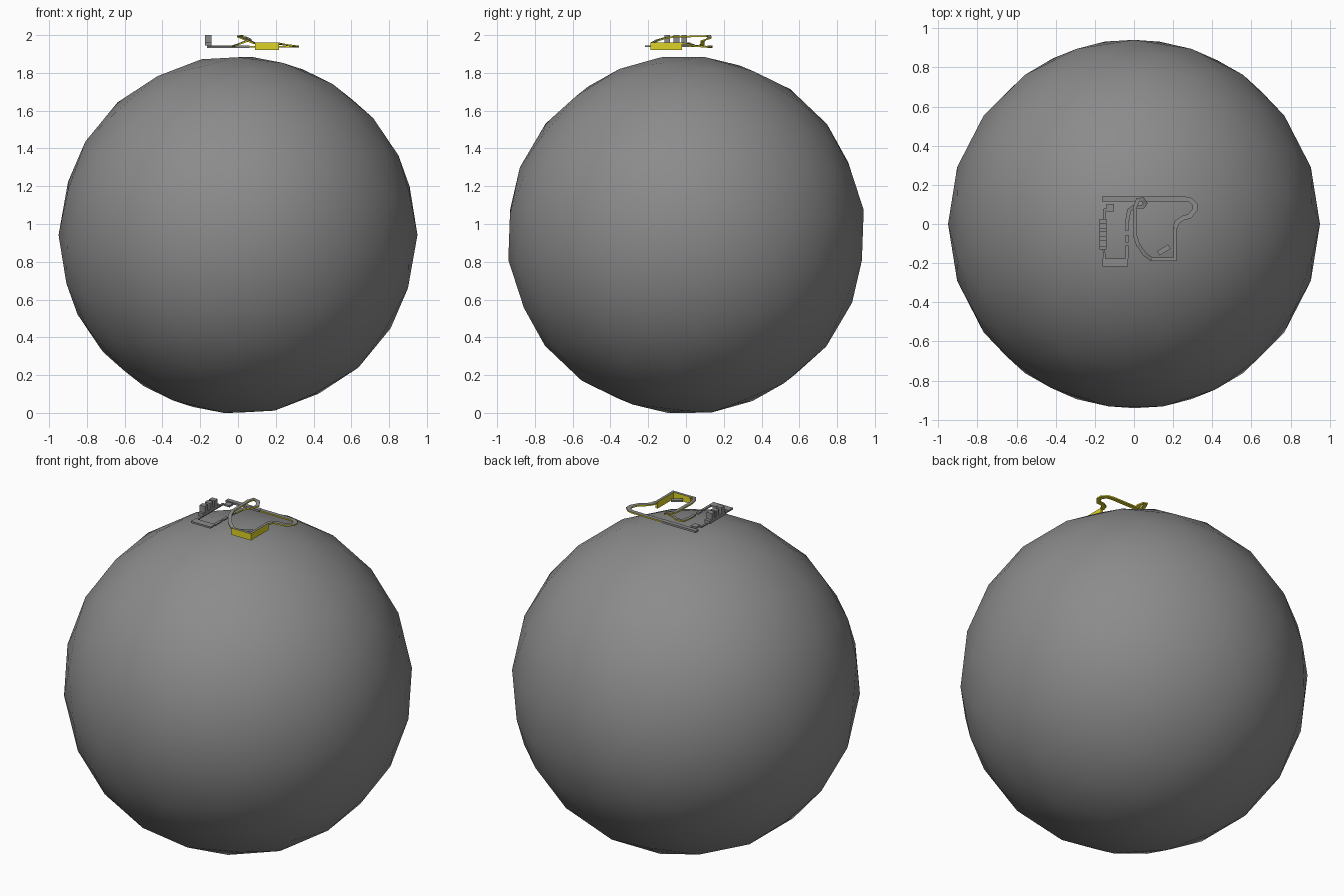
import bpy, bmesh, math
from mathutils import Vector

if "Cube" in bpy.data.objects:
    bpy.data.objects.remove(bpy.data.objects["Cube"])


def material(name, rgb):
    m = bpy.data.materials.new(name)
    m.diffuse_color = (*rgb, 1)
    m.use_nodes = True
    m.node_tree.nodes["Principled BSDF"].inputs["Base Color"].default_value = m.diffuse_color
    return m


GREY = material("grey", (0.26, 0.26, 0.26))
YELLOW = material("yellow", (0.72, 0.65, 0.02))


def finish(name, bm, yellow_sides=False):
    bmesh.ops.recalc_face_normals(bm, faces=bm.faces)
    bm.normal_update()
    me = bpy.data.meshes.new(name)
    me.materials.append(GREY)
    me.materials.append(YELLOW)
    # tops stay grey, walls and undersides turn yellow
    for f in bm.faces:
        f.material_index = 1 if yellow_sides and f.normal.z < 0.5 else 0
    bm.to_mesh(me)
    bm.free()
    ob = bpy.data.objects.new(name, me)
    bpy.context.collection.objects.link(ob)
    return ob


def strip(name, pts, width, yellow=False, closed=False):
    """Sweep a rectangle along points (x, y, top z, height)."""
    bm = bmesh.new()
    rings = []
    n = len(pts)
    for i, (x, y, z, h) in enumerate(pts):
        p = Vector((x, y))
        before = Vector(pts[i - 1][:2]) if i or closed else p
        after = Vector(pts[(i + 1) % n][:2]) if i < n - 1 or closed else p
        d0, d1 = (p - before), (after - p)
        d0 = d0.normalized() if d0.length else d1.normalized()
        d1 = d1.normalized() if d1.length else d0
        t = (d0 + d1).normalized()
        side = Vector((-t.y, t.x)) * (width / 2 / max(0.6, t.dot(d0)))
        a, b = p + side, p - side
        rings.append([bm.verts.new(c) for c in (
            (a.x, a.y, z), (b.x, b.y, z), (b.x, b.y, z - h), (a.x, a.y, z - h))])
    for i in range(n if closed else n - 1):
        r, s = rings[i], rings[(i + 1) % n]
        for k in range(4):
            bm.faces.new((r[k], r[(k + 1) % 4], s[(k + 1) % 4], s[k]))
    if not closed:
        bm.faces.new(rings[0])
        bm.faces.new(rings[-1])
    return finish(name, bm, yellow)


def box(name, x0, x1, y0, y1, z0, z1, turn=0):
    bm = bmesh.new()
    bmesh.ops.create_cube(bm, size=1)
    bmesh.ops.scale(bm, vec=(x1 - x0, y1 - y0, z1 - z0), verts=bm.verts)
    ob = finish(name, bm)
    ob.location = ((x0 + x1) / 2, (y0 + y1) / 2, (z0 + z1) / 2)
    ob.rotation_euler.z = math.radians(turn)
    return ob


# main ball, tilted so the top is a flat edge
bpy.ops.mesh.primitive_ico_sphere_add(subdivisions=3, radius=0.95, location=(0, 0, 0.942),
                                      rotation=(math.radians(8), 0, 0))
ball = bpy.context.object
ball.name = "ball"
ball.data.materials.append(GREY)
bpy.ops.object.shade_smooth()

# looping ribbon: tall wall in front, curl on the right, raised left side
H = 0.008
strip("front_wall", [(0.09, -0.18, 1.96, 0.04), (0.21, -0.18, 1.96, 0.04),
                     (0.21, -0.02, 1.96, 0.04)], 0.016, True)
strip("right_curl", [(0.21, -0.02, 1.96, H), (0.22, 0.01, 1.958, H), (0.25, 0.03, 1.953, H),
                     (0.285, 0.04, 1.948, H), (0.312, 0.075, 1.944, H), (0.312, 0.1, 1.943, H),
                     (0.29, 0.122, 1.943, H), (0.26, 0.128, 1.943, H),
                     (0.06, 0.128, 1.943, H)], 0.024, True)
strip("raised_loop", [(0.09, -0.18, 1.96, H), (0.055, -0.155, 1.975, H), (0.02, -0.105, 1.99, H),
                      (0.006, -0.06, 1.995, H), (0.006, 0.09, 1.998, H), (0.02, 0.123, 2.0, H),
                      (0.045, 0.125, 1.99, H), (0.058, 0.105, 1.98, H),
                      (0.045, 0.088, 1.972, H), (0.0, 0.088, 1.955, H),
                      (-0.025, 0.07, 1.945, H), (-0.034, 0.02, 1.944, H)], 0.02, True)
box("loose_tab", 0.12, 0.185, -0.145, -0.12, 1.935, 1.945, 32)

# flat outline on the left
strip("back_bar", [(-0.163, 0.128, 1.944, 0.012), (0.06, 0.128, 1.944, 0.012)], 0.026)
box("corner_tab", -0.14, -0.102, 0.065, 0.102, 1.936, 1.946)
strip("left_rail", [(-0.125, 0.075, 1.944, H), (-0.152, 0.072, 1.944, H),
                    (-0.154, -0.13, 1.944, H), (-0.15, -0.195, 1.944, H)], 0.012)
box("front_bar", -0.16, -0.03, -0.218, -0.175, 1.936, 1.946)
for i, (y0, y1) in enumerate([(-0.175, -0.11), (-0.095, -0.055), (-0.035, 0.02)]):
    box(f"right_rail_{i + 1}", -0.043, -0.027, y0, y1, 1.936, 1.944)

# upright posts joined by a low bar
box("post_bar", -0.175, -0.14, -0.13, 0.025, 1.944, 1.962)
for i, y in enumerate((-0.10, -0.05, -0.01)):
    box(f"post_{i + 1}", -0.175, -0.14, y - 0.015, y + 0.015, 1.95, 2.0)
